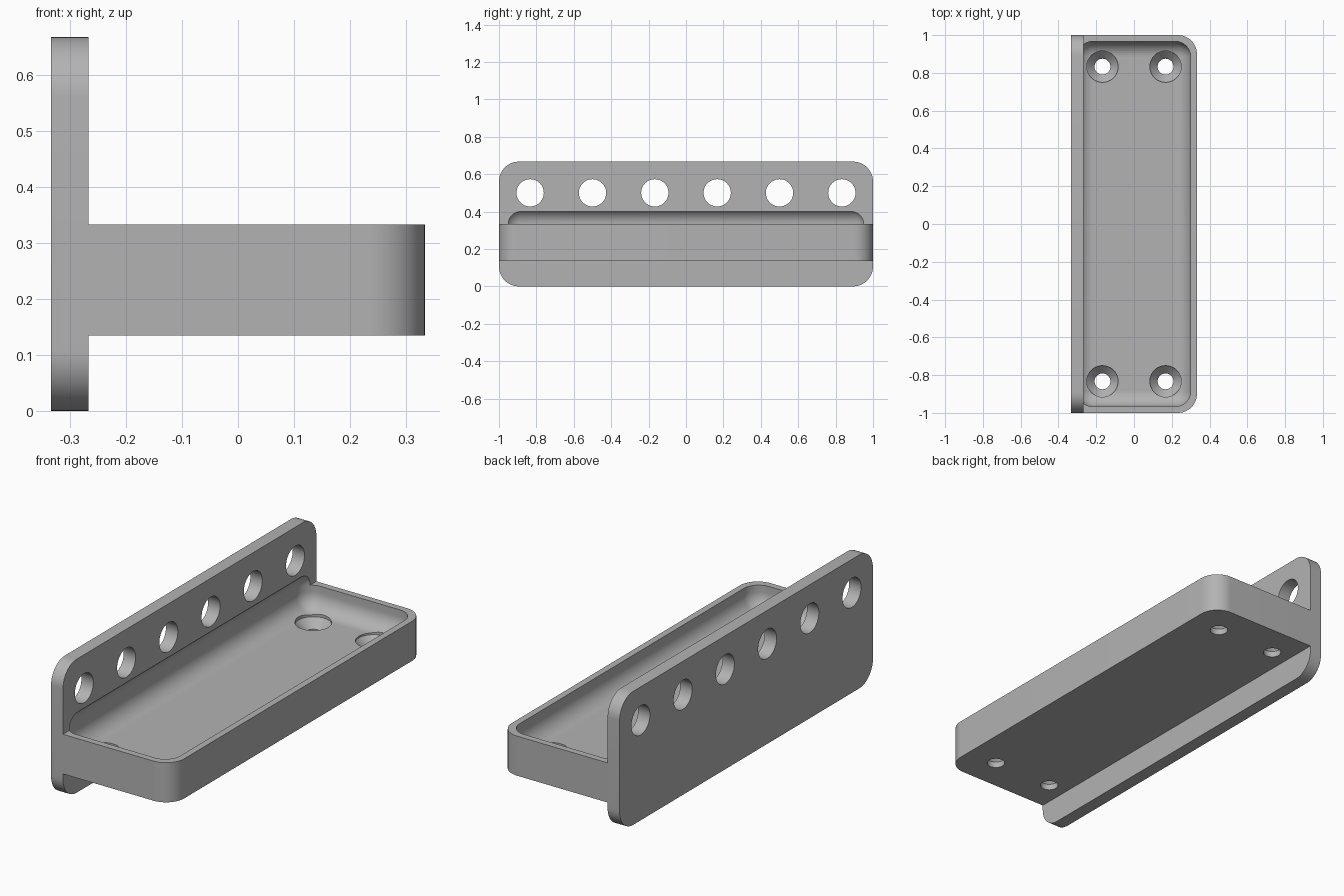
import bpy, bmesh
from mathutils import Matrix, Vector

if "Cube" in bpy.data.objects:
    bpy.data.objects.remove(bpy.data.objects["Cube"])

grey = bpy.data.materials.new("plain grey")
grey.use_nodes = True
grey.diffuse_color = (0.45, 0.45, 0.45, 1)
grey.node_tree.nodes["Principled BSDF"].inputs["Base Color"].default_value = grey.diffuse_color


def finish(name, bm):
    mesh = bpy.data.meshes.new(name)
    bm.to_mesh(mesh)
    bm.free()
    mesh.materials.append(grey)
    obj = bpy.data.objects.new(name, mesh)
    bpy.context.collection.objects.link(obj)
    return obj


def box(name, low, high, radius, pick, segments=12):
    """Box between two corners; edges chosen by pick(direction, middle) are rounded."""
    low, high = Vector(low), Vector(high)
    bm = bmesh.new()
    bmesh.ops.create_cube(bm, size=1)
    bmesh.ops.scale(bm, vec=high - low, verts=bm.verts)
    bmesh.ops.translate(bm, vec=(low + high) / 2, verts=bm.verts)
    edges = []
    for e in bm.edges:
        a, b = (v.co for v in e.verts)
        if pick((b - a).normalized(), (a + b) / 2):
            edges.append(e)
    bmesh.ops.bevel(bm, geom=edges, offset=radius, segments=segments,
                    profile=0.5, affect='EDGES')
    return finish(name, bm)


def add_cone(bm, center, r_low, r_high, depth, turn=None):
    matrix = Matrix.Translation(center) @ (turn or Matrix())
    bmesh.ops.create_cone(bm, cap_ends=True, segments=48, radius1=r_low,
                          radius2=r_high, depth=depth, matrix=matrix)


def boolean(target, tool, operation):
    mod = target.modifiers.new(tool.name, 'BOOLEAN')
    mod.operation = operation
    mod.solver = 'EXACT'
    mod.object = tool
    bpy.context.view_layer.objects.active = target
    bpy.ops.object.modifier_apply(modifier=mod.name)
    bpy.data.objects.remove(tool)


# Upright plate with rounded corners, and the tray with rounded outer corners
bracket = box("shelf_bracket", (-0.333, -1, 0), (-0.267, 1, 0.667), 0.107,
              lambda d, m: abs(d.x) > 0.9)
tray = box("tray", (-0.3, -1, 0.135), (0.333, 1, 0.333), 0.1,
           lambda d, m: abs(d.z) > 0.9 and m.x > 0)
boolean(bracket, tray, 'UNION')

# Hollow of the tray, rounded all over and slightly undercutting the plate
hollow = box("tray_hollow", (-0.3, -0.967, 0.2167), (0.3, 0.967, 0.417), 0.083,
             lambda d, m: True)
boolean(bracket, hollow, 'DIFFERENCE')

# Row of round holes through the plate
bm = bmesh.new()
for i in range(6):
    add_cone(bm, (-0.3, (i - 2.5) / 3, 0.5), 0.073, 0.073, 0.2,
             Matrix.Rotation(1.5707963, 4, 'Y'))
boolean(bracket, finish("plate_holes", bm), 'DIFFERENCE')

# Countersunk screw holes: shaft, cone and clearance for the head
for name, low, high, z0, z1 in (("shaft", 0.042, 0.042, 0.1, 0.18),
                                ("countersink", 0.042, 0.083, 0.165, 0.208),
                                ("head_clearance", 0.083, 0.083, 0.208, 0.32)):
    bm = bmesh.new()
    for x in (-0.167, 0.167):
        for y in (-0.833, 0.833):
            add_cone(bm, (x, y, (z0 + z1) / 2), low, high, z1 - z0)
    boolean(bracket, finish(name, bm), 'DIFFERENCE')

# Smooth curved walls, crisp edges
bpy.ops.object.select_all(action='DESELECT')
bracket.select_set(True)
bpy.context.view_layer.objects.active = bracket
bpy.ops.object.shade_smooth_by_angle(angle=0.5)
